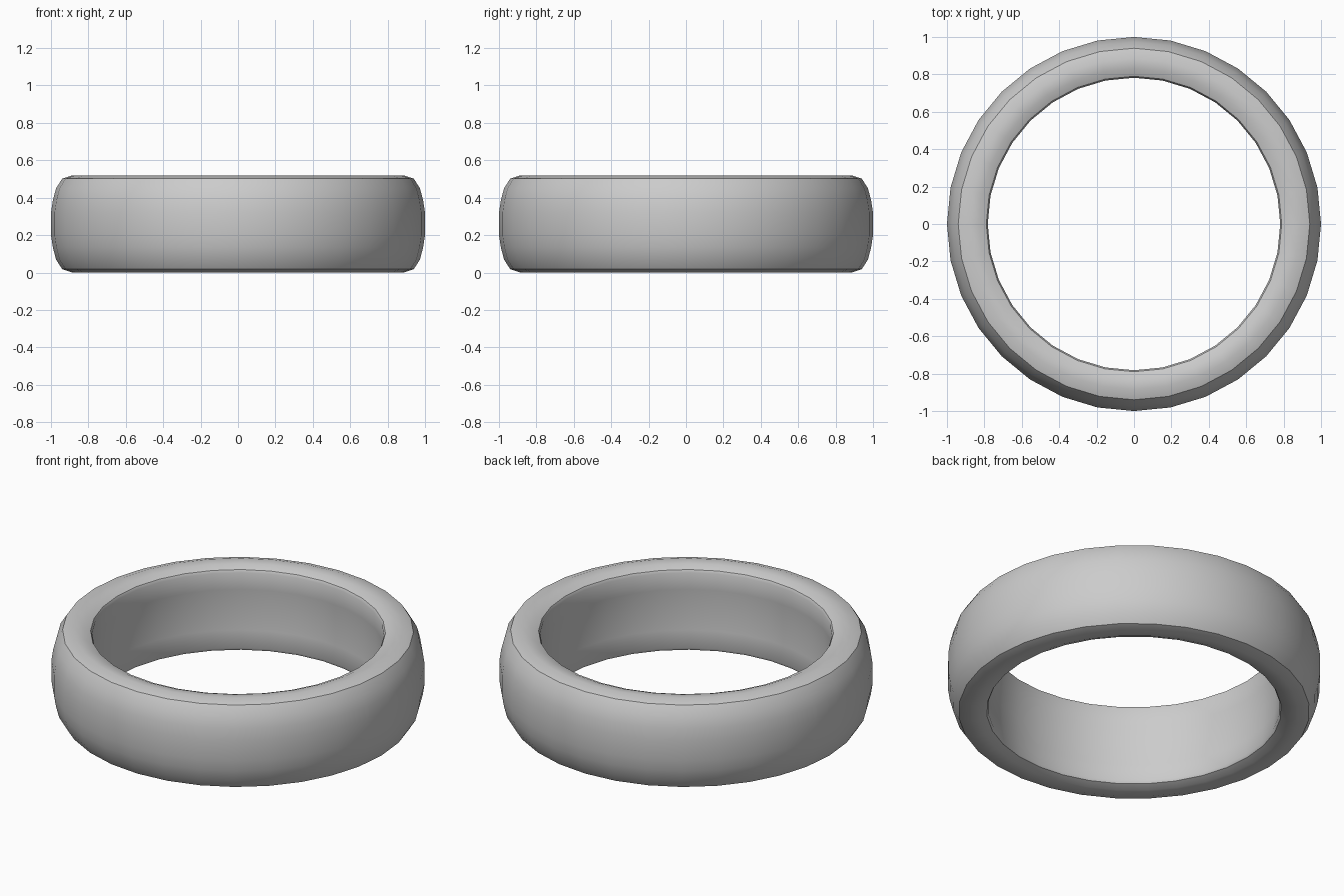
import bpy, bmesh
from math import radians, tau
from mathutils import Vector

if "Cube" in bpy.data.objects:
    bpy.data.objects.remove(bpy.data.objects["Cube"])

MID, SEGMENTS = 0.26, 32

# Upper half of the band's cross-section: (radius, height above mid plane)
half = [(1.0, 0.06), (0.99, 0.125), (0.973, 0.19), (0.94, 0.242), (0.885, 0.26),
        (0.83, 0.254), (0.79, 0.237), (0.782, 0.222), (0.79, 0.12)]
section = ([(1.0, 0.0)] + half + [(0.796, 0.0)]
           + [(r, -h) for r, h in reversed(half)])

# Revolve the closed section into the ring band
bm = bmesh.new()
verts = [bm.verts.new((r, 0, MID + h)) for r, h in section]
edges = [bm.edges.new((verts[i], verts[(i + 1) % len(verts)])) for i in range(len(verts))]
bmesh.ops.spin(bm, geom=verts + edges, cent=(0, 0, 0), axis=(0, 0, 1),
               angle=tau, steps=SEGMENTS, use_duplicate=False)
bmesh.ops.remove_doubles(bm, verts=bm.verts, dist=0.0005)
bmesh.ops.recalc_face_normals(bm, faces=bm.faces)

mesh = bpy.data.meshes.new("ring_band")
bm.to_mesh(mesh)
bm.free()
band = bpy.data.objects.new("ring_band", mesh)
bpy.context.collection.objects.link(band)

# Smooth shading with a crisp inner rim
bpy.context.view_layer.objects.active = band
band.select_set(True)
bpy.ops.object.shade_smooth_by_angle(angle=radians(35))
